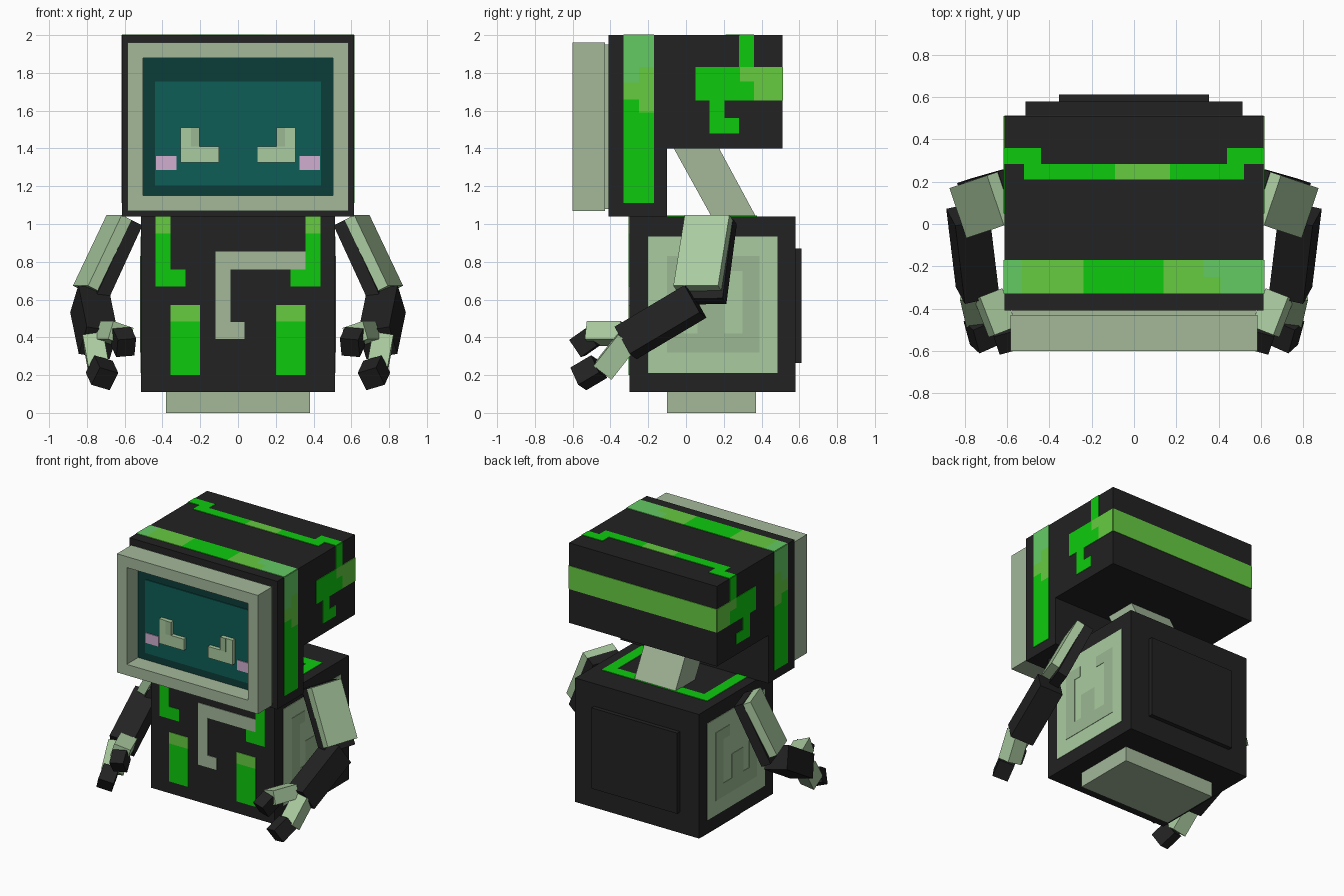
import bpy, bmesh
from mathutils import Vector

if "Cube" in bpy.data.objects:
    bpy.data.objects.remove(bpy.data.objects["Cube"], do_unlink=True)


def material(name, rgb):
    lin = [((c / 255 + 0.055) / 1.055) ** 2.4 if c > 10 else c / 255 / 12.92 for c in rgb]
    m = bpy.data.materials.new(name)
    m.use_nodes = True
    m.diffuse_color = (*lin, 1)
    m.node_tree.nodes["Principled BSDF"].inputs["Base Color"].default_value = (*lin, 1)
    return m


BLACK = material("black shell", (34, 34, 34))
SAGE = material("sage", (163, 184, 154))
PALE = material("pale green", (170, 203, 160))
MARK = material("panel mark", (155, 184, 146))
GREEN = material("bright green", (13, 203, 13))
LIME = material("lime", (102, 203, 64))
MINT = material("mint", (100, 203, 100))
TEAL = material("teal", (14, 93, 87))
DARK = material("dark teal", (11, 60, 56))
PINK = material("pink", (208, 174, 208))


def finish(name, bm, *mats):
    bmesh.ops.recalc_face_normals(bm, faces=bm.faces[:])
    me = bpy.data.meshes.new(name)
    bm.to_mesh(me)
    bm.free()
    for m in mats:
        me.materials.append(m)
    ob = bpy.data.objects.new(name, me)
    bpy.context.collection.objects.link(ob)
    return ob


def add_box(bm, lo, hi):
    verts = bmesh.ops.create_cube(bm, size=1)["verts"]
    for v in verts:
        v.co = [(l + h) / 2 + c * (h - l) for l, h, c in zip(lo, hi, v.co)]


def box(name, mat, lo, hi):
    bm = bmesh.new()
    add_box(bm, lo, hi)
    return finish(name, bm, mat)


def plates(name, mat, axis, pos, rects, mirror=False, thick=0.008):
    """Thin plates centred on the plane axis=pos; rects are (u0, u1, v0, v1)."""
    bm = bmesh.new()
    for u0, u1, v0, v1 in rects:
        for s in ((1, -1) if mirror else (1,)):
            p0, p1 = pos - thick / 2, pos + thick / 2
            if axis == "x":
                lo, hi = (p0, u0, v0), (p1, u1, v1)
            elif axis == "y":
                lo, hi = (u0, p0, v0), (u1, p1, v1)
            else:
                lo, hi = (u0, v0, p0), (u1, v1, p1)
            if s < 0:
                lo, hi = (-hi[0], *lo[1:]), (-lo[0], *hi[1:])
            add_box(bm, lo, hi)
    return finish(name, bm, mat)


def bar(name, mat, a, b, hint, su, sv, side):
    """Oriented box from a to b, su wide along hint, sv wide across it."""
    a, b = Vector(a), Vector(b)
    d = (b - a).normalized()
    u = Vector(hint)
    u = (u - d * u.dot(d)).normalized()
    v = d.cross(u)
    bm = bmesh.new()
    for p in bmesh.ops.create_cube(bm, size=1)["verts"]:
        c = p.co.copy()
        p.co = a.lerp(b, c.z + 0.5) + u * c.x * su + v * c.y * sv
        p.co.x *= side
    return finish(name, bm, mat)


# Head: stepped side profile swept across x
bm = bmesh.new()
profile = [(-.41, 1.04), (-.10, 1.04), (-.10, 1.40), (.51, 1.40), (.51, 2.0), (-.41, 2.0)]
face = bm.faces.new([bm.verts.new((-.613, y, z)) for y, z in profile])
new = bmesh.ops.extrude_face_region(bm, geom=[face])["geom"]
bmesh.ops.translate(bm, vec=(1.226, 0, 0), verts=[g for g in new if isinstance(g, bmesh.types.BMVert)])
finish("head", bm, BLACK)

# Screen frame with a recessed screen
bm = bmesh.new()
add_box(bm, (-.585, -.60, 1.07), (.585, -.43, 1.96))
front = min(bm.faces, key=lambda f: f.calc_center_median().y)
bmesh.ops.inset_region(bm, faces=[front], thickness=0.116)
inner = bmesh.ops.extrude_discrete_faces(bm, faces=[front])["faces"][0]
bmesh.ops.translate(bm, vec=(0, .135, 0), verts=inner.verts[:])
inner.material_index = 1
finish("screen_frame", bm, SAGE, DARK)
box("screen_collar", SAGE, (-.575, -.43, 1.08), (.575, -.41, 1.95))
plates("screen_glass", TEAL, "y", -.467, [(-.44, .44, 1.205, 1.755)])
plates("cheeks", PINK, "y", -.473, [(.325, .435, 1.285, 1.36)], True)

# Eyes: raised L shapes with a shaded strip
for s, n in ((1, "left"), (-1, "right")):
    bm = bmesh.new()
    pts = [(.10, 1.325), (.305, 1.325), (.305, 1.51), (.205, 1.51), (.205, 1.41), (.10, 1.41)]
    f = bm.faces.new([bm.verts.new((s * x, -.50, z)) for x, z in pts])
    new = bmesh.ops.extrude_face_region(bm, geom=[f])["geom"]
    bmesh.ops.translate(bm, vec=(0, .035, 0), verts=[g for g in new if isinstance(g, bmesh.types.BMVert)])
    finish(n + "_eye", bm, PALE)
plates("eye_strips", MARK, "y", -.50, [(.205, .25, 1.41, 1.51)], True)

# Head stripes: top, sides and back
plates("top_band_green", GREEN, "z", 2, [(-.24, .14, -.33, -.17)])
plates("top_band_lime", LIME, "z", 2, [(-.53, -.24, -.33, -.17), (.14, .33, -.33, -.17), (.33, .41, -.33, -.25)])
plates("top_band_mint", MINT, "z", 2, [(-.613, -.53, -.33, -.17), (.41, .613, -.33, -.17), (.33, .41, -.25, -.17)])
plates("top_trace", GREEN, "z", 2, [(.17, .44, .21, .285), (.44, .52, .21, .36), (.52, .613, .285, .36)], True)
plates("top_trace_left_fill", GREEN, "z", 2, [(-.17, -.09, .21, .285)])
plates("top_trace_lime", LIME, "z", 2, [(-.09, .17, .21, .285)])
plates("side_band_mint", MINT, "x", .613, [(-.33, -.17, 1.83, 2.0), (-.33, -.25, 1.75, 1.83)], True)
plates("side_band_lime", LIME, "x", .613, [(-.25, -.17, 1.75, 1.83), (-.33, -.17, 1.66, 1.75), (-.25, -.17, 1.59, 1.66)], True)
plates("side_band_green", GREEN, "x", .613, [(-.33, -.17, 1.11, 1.59), (-.33, -.25, 1.59, 1.66)], True)
plates("side_trace_green", GREEN, "x", .613, [
    (.28, .36, 1.83, 2.0), (.05, .285, 1.655, 1.83), (.285, .36, 1.655, 1.755),
    (.125, .205, 1.48, 1.655), (.205, .28, 1.48, 1.56)], True)
plates("side_trace_lime", LIME, "x", .613, [(.36, .51, 1.655, 1.83), (.285, .36, 1.755, 1.83)], True)
plates("back_band", LIME, "y", .51, [(-.613, .613, 1.655, 1.83)])

# Body, back plate, foot
box("body", BLACK, (-.513, -.30, .11), (.513, .58, 1.04))
box("back_plate", BLACK, (-.355, .57, .265), (.355, .612, .87))
box("foot", SAGE, (-.382, -.10, 0), (.382, .37, .12))

# Slanted neck
bm = bmesh.new()
f = bm.faces.new([bm.verts.new((-.17, y, z)) for y, z in ((.14, 1.03), (.375, 1.03), (.17, 1.41), (-.07, 1.41))])
new = bmesh.ops.extrude_face_region(bm, geom=[f])["geom"]
bmesh.ops.translate(bm, vec=(.34, 0, 0), verts=[g for g in new if isinstance(g, bmesh.types.BMVert)])
finish("neck", bm, SAGE)

# Body front, top and side markings
plates("chest_green", GREEN, "y", -.30, [(.358, .438, .67, .95), (.278, .358, .67, .76), (.20, .358, .20, .485)], True)
plates("chest_lime", LIME, "y", -.30, [(.358, .438, .95, 1.04), (.20, .358, .485, .57)], True)
plates("chest_trace", SAGE, "y", -.30, [(-.12, .358, .76, .855), (-.12, -.04, .39, .76), (-.04, .035, .39, .48)])
plates("body_top_traces", GREEN, "z", 1.04, [(.358, .438, -.30, .375)], True)
plates("body_top_bar", GREEN, "z", 1.04, [(-.358, .358, .295, .375)])
plates("side_panels", PALE, "x", .513, [(-.20, .485, .21, .935)], True)
plates("side_panel_marks", MARK, "x", .517, [
    (-.10, -.01, .32, .83), (.30, .39, .32, .83), (-.01, .30, .32, .42),
    (-.01, .05, .75, .83), (.22, .30, .75, .83), (.06, .20, .42, .60)], True, 0.006)

# Arms and hands
for s, n in ((1, "left"), (-1, "right")):
    fwd = (-.32, -.94, 0)
    bar(n + "_upper_arm_cover", PALE, (.63, .12, 1.035), (.808, .06, .66), fwd, .25, .06, s)
    bar(n + "_upper_arm_core", BLACK, (.575, .14, 1.01), (.768, .085, .59), fwd, .25, .07, s)
    bar(n + "_forearm", BLACK, (.785, .05, .59), (.74, -.32, .37), (1, 0, .3), .17, .17, s)
    bar(n + "_inner_finger", PALE, (.69, -.33, .42), (.62, -.51, .42), (1, .4, .25), .12, .10, s)
    bar(n + "_inner_fingertip", BLACK, (.62, -.49, .405), (.592, -.575, .345), (1, .3, .3), .10, .11, s)
    bar(n + "_outer_finger", PALE, (.765, -.31, .385), (.735, -.44, .22), (1, 0, -.1), .11, .12, s)
    bar(n + "_outer_fingertip", BLACK, (.735, -.46, .245), (.705, -.57, .18), (1, 0, .5), .11, .11, s)
